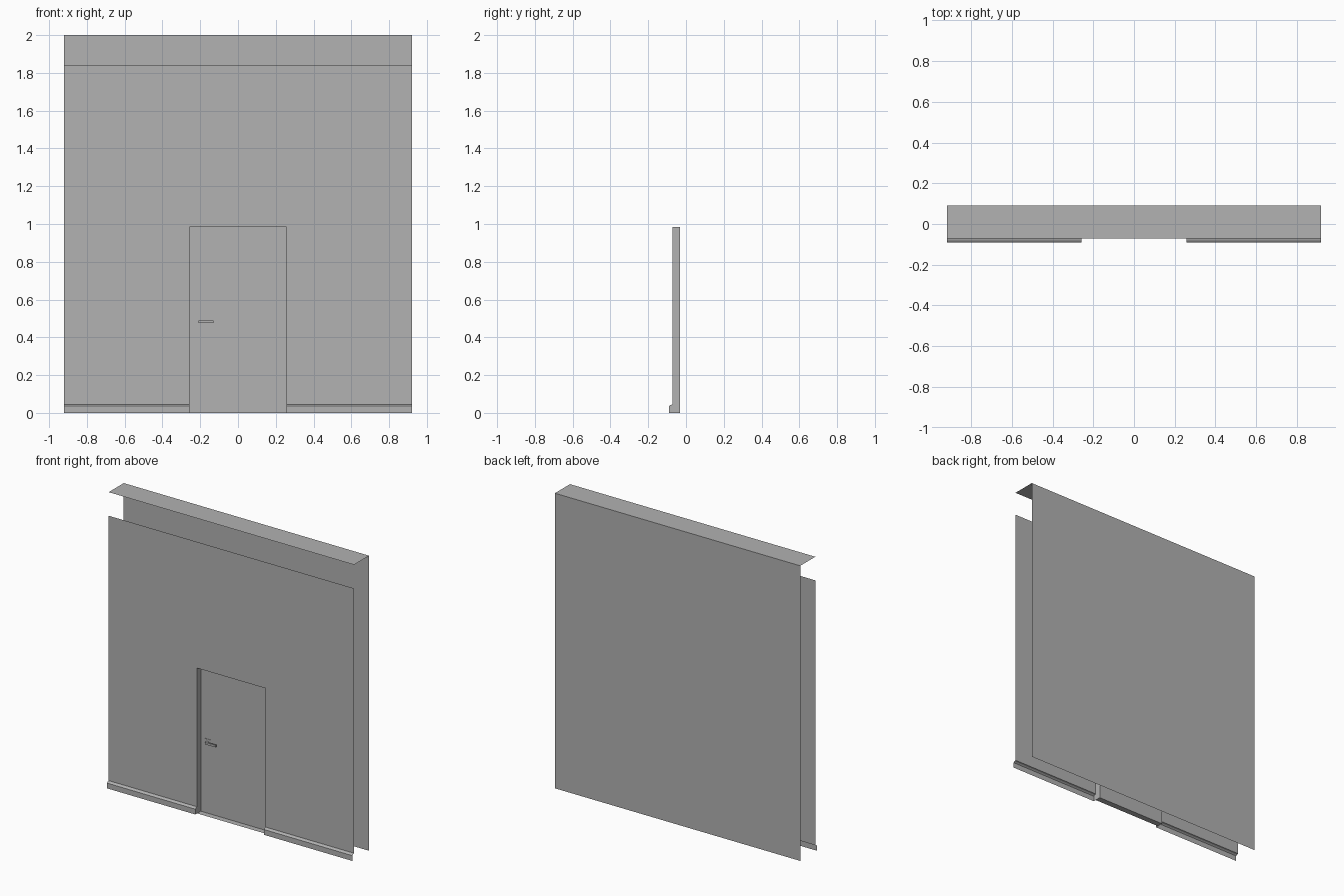
import bpy
import bmesh

cube = bpy.data.objects.get("Cube")
if cube:
    bpy.data.objects.remove(cube, do_unlink=True)

# Single plain colour
GREY = (0.445, 0.445, 0.445, 1.0)
mat = bpy.data.materials.new("plain_grey")
mat.use_nodes = True
mat.diffuse_color = GREY
mat.node_tree.nodes["Principled BSDF"].inputs["Base Color"].default_value = GREY

# Main dimensions
HALF_W = 0.92
DOOR_W, DOOR_H = 0.257, 0.985
WALL_TOP, TOP = 1.84, 2.0
BACK_Y, WALL_Y, DOOR_Y = 0.09, -0.071, -0.031
SKIRT = [(WALL_Y, 0.045), (-0.082, 0.042), (-0.09, 0.036), (-0.09, 0)]


def make(name, polygons):
    """Build one object from a few polygons."""
    bm = bmesh.new()
    for points in polygons:
        bm.faces.new([bm.verts.new(p) for p in points])
    bmesh.ops.remove_doubles(bm, verts=bm.verts[:], dist=1e-5)
    mesh = bpy.data.meshes.new(name)
    bm.to_mesh(mesh)
    bm.free()
    mesh.materials.append(mat)
    obj = bpy.data.objects.new(name, mesh)
    bpy.context.collection.objects.link(obj)
    return obj


def upright(x0, x1, y, z0, z1):
    return [(x0, y, z0), (x1, y, z0), (x1, y, z1), (x0, y, z1)]


def level(x0, x1, y0, y1, z):
    return [(x0, y0, z), (x1, y0, z), (x1, y1, z), (x0, y1, z)]


def box(name, low, high):
    bm = bmesh.new()
    bmesh.ops.create_cube(bm, size=1)
    for v in bm.verts:
        v.co = [(a + b) / 2 + c * (b - a) for a, b, c in zip(low, high, v.co)]
    mesh = bpy.data.meshes.new(name)
    bm.to_mesh(mesh)
    bm.free()
    mesh.materials.append(mat)
    bpy.context.collection.objects.link(bpy.data.objects.new(name, mesh))


# Back wall and ceiling sheets
make("back_wall", [upright(HALF_W, -HALF_W, BACK_Y, 0, TOP)])
make("ceiling", [level(-HALF_W, HALF_W, WALL_Y, BACK_Y, TOP)])

# Front wall sheet around the doorway
skirt_top = SKIRT[0][1]
make("front_wall", [
    upright(-HALF_W, -DOOR_W, WALL_Y, skirt_top, DOOR_H),
    upright(DOOR_W, HALF_W, WALL_Y, skirt_top, DOOR_H),
    upright(-HALF_W, -DOOR_W, WALL_Y, DOOR_H, WALL_TOP),
    upright(-DOOR_W, DOOR_W, WALL_Y, DOOR_H, WALL_TOP),
    upright(DOOR_W, HALF_W, WALL_Y, DOOR_H, WALL_TOP),
])

# Skirting strips and door jambs on both sides
for side, sign in (("left", 1), ("right", -1)):
    a, b = sorted((sign * DOOR_W, sign * HALF_W))
    make(side + "_skirting", [
        [(a, y1, z1), (b, y1, z1), (b, y0, z0), (a, y0, z0)]
        for (y0, z0), (y1, z1) in zip(SKIRT, SKIRT[1:])])
    outline = [(DOOR_Y, 0), (DOOR_Y, DOOR_H), (WALL_Y, DOOR_H)] + SKIRT
    if sign < 0:
        outline.reverse()
    make(side + "_jamb", [[(sign * DOOR_W, y, z) for y, z in outline]])

# Door, head of the doorway and threshold
make("door", [upright(-DOOR_W, DOOR_W, DOOR_Y, 0, DOOR_H)])
make("door_head", [level(-DOOR_W, DOOR_W, DOOR_Y, WALL_Y, DOOR_H)])
make("threshold", [level(-DOOR_W, DOOR_W, WALL_Y, DOOR_Y, 0)])

# Door handle
box("handle_plate", (-0.225, -0.034, 0.46), (-0.183, DOOR_Y, 0.503))
box("handle_stem", (-0.21, -0.046, 0.475), (-0.196, -0.033, 0.489))
box("handle_lever", (-0.21, -0.055, 0.475), (-0.131, -0.045, 0.489))
